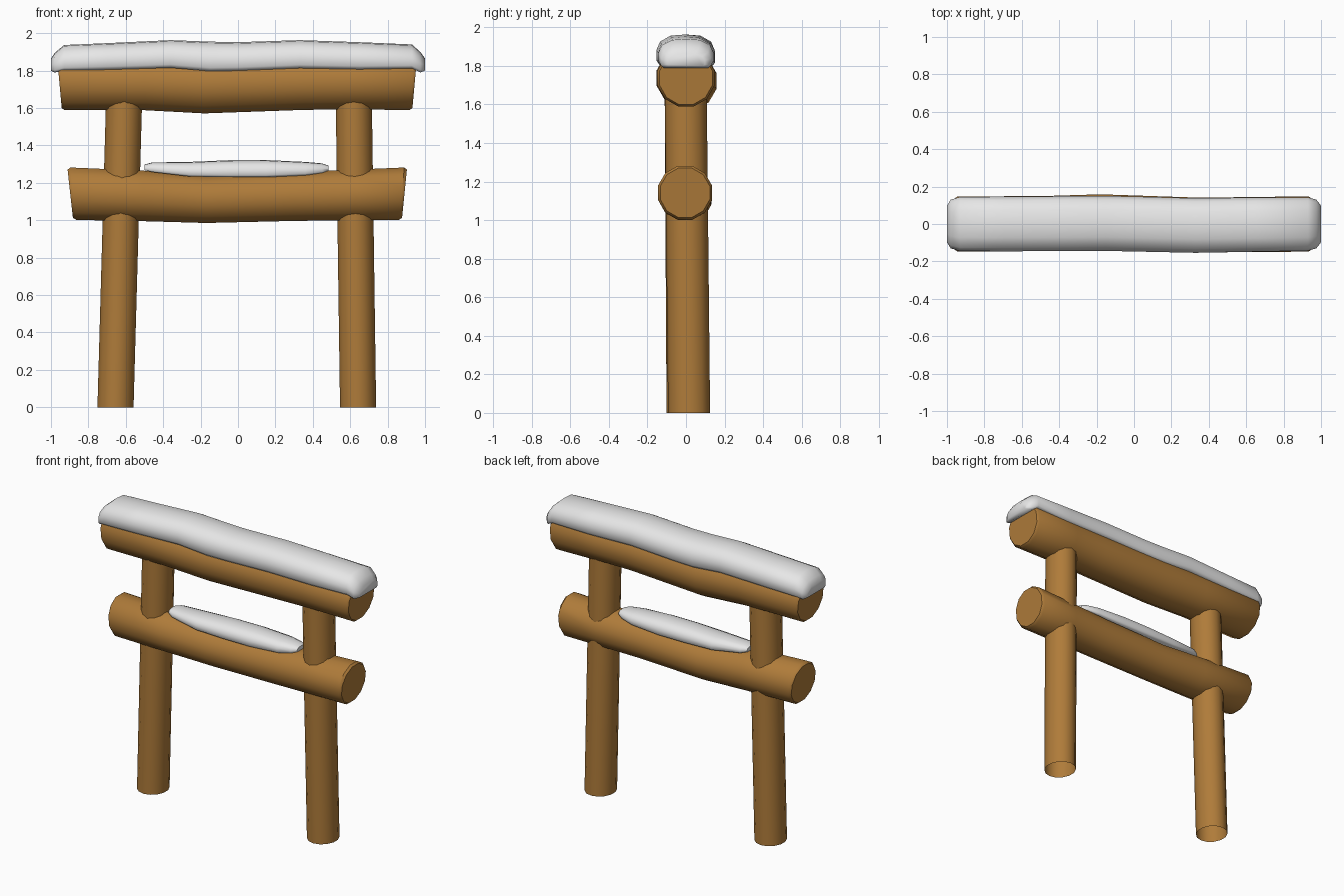
import bpy, math
from mathutils import Vector


def material(name, rgb):
    m = bpy.data.materials.new(name)
    m.diffuse_color = (*rgb, 1)
    return m


WOOD = material("warm wood", (0.43, 0.20, 0.042))
SNOW = material("snow white", (0.80, 0.80, 0.80))


def loft(name, rings, mat, caps=True, angle=40):
    """Skin a list of equal-length point rings."""
    n = len(rings[0])
    verts = [p for r in rings for p in r]
    faces = [(i * n + j, i * n + (j + 1) % n, (i + 1) * n + (j + 1) % n, (i + 1) * n + j)
             for i in range(len(rings) - 1) for j in range(n)]
    if caps:
        faces += [tuple(reversed(range(n))), tuple(range(len(verts) - n, len(verts)))]
    me = bpy.data.meshes.new(name)
    me.from_pydata(verts, [], faces)
    me.materials.append(mat)
    ob = bpy.data.objects.new(name, me)
    bpy.context.collection.objects.link(ob)
    bpy.ops.object.select_all(action='DESELECT')
    ob.select_set(True)
    bpy.context.view_layer.objects.active = ob
    bpy.ops.object.shade_smooth_by_angle(angle=math.radians(angle))
    return ob


def circle(n=12, turn=0.5):
    return [(math.cos(2 * math.pi * (k + turn) / n), math.sin(2 * math.pi * (k + turn) / n))
            for k in range(n)]


def beam(name, stations):
    # station: x, centre y, centre z, radius, end slant
    rings = [[(x + s * b * r, cy + a * r, cz + b * r) for a, b in circle()]
             for x, cy, cz, r, s in stations]
    return loft(name, rings, WOOD)


def post(name, bottom, top):
    rings = [[Vector(c) + Vector((a * 0.099, b * 0.109, 0)) for a, b in circle(14)]
             for c in (bottom, top)]
    return loft(name, rings, WOOD, caps=False)


def snow(name, stations):
    # station: x, centre y, half width, bottom z, top z
    prof = [(-0.9, 0), (0.9, 0), (1, 0.12), (1, 0.45), (0.87, 0.75), (0.5, 0.96),
            (0, 1), (-0.5, 0.96), (-0.87, 0.75), (-1, 0.45), (-1, 0.12)]
    rings = [[(x, cy + a * w, z0 + b * (z1 - z0)) for a, b in prof]
             for x, cy, w, z0, z1 in stations]
    return loft(name, rings, SNOW, angle=60)


# Posts, leaning slightly inwards, open at the bottom
post("left_post", (-0.655, 0.008, 0), (-0.607, -0.002, 1.72))
post("right_post", (0.642, 0.016, 0), (0.618, -0.002, 1.72))

# Crossbeams with a slight sag and slanted, softened ends
beam("lower_beam", [
    (-0.897, -0.005, 1.142, 0.133, -0.11), (-0.88, -0.005, 1.142, 0.145, -0.11),
    (-0.5, -0.003, 1.13, 0.140, -0.04), (-0.17, 0.004, 1.112, 0.131, 0),
    (0.3, -0.008, 1.127, 0.135, 0), (0.6, -0.006, 1.135, 0.140, 0.04),
    (0.875, -0.005, 1.142, 0.145, 0.10), (0.89, -0.005, 1.142, 0.133, 0.10)])
beam("upper_beam", [
    (-0.955, 0, 1.737, 0.142, -0.09), (-0.94, 0, 1.737, 0.153, -0.09),
    (-0.5, 0.002, 1.735, 0.152, -0.03), (-0.18, 0.008, 1.722, 0.156, 0),
    (0.35, -0.006, 1.737, 0.152, 0), (0.6, -0.003, 1.74, 0.152, 0.04),
    (0.93, 0, 1.737, 0.153, 0.09), (0.945, 0, 1.737, 0.142, 0.09)])

# Thick snow on the top beam
snow("top_snow", [
    (-1.0, 0, 0.098, 1.80, 1.865), (-0.98, 0, 0.130, 1.79, 1.895),
    (-0.93, 0, 0.145, 1.80, 1.937), (-0.7, 0, 0.146, 1.805, 1.947),
    (-0.36, 0.002, 0.147, 1.815, 1.963), (-0.15, 0.003, 0.147, 1.797, 1.955),
    (0.0, 0, 0.147, 1.80, 1.952), (0.33, -0.008, 0.146, 1.813, 1.963),
    (0.65, -0.003, 0.145, 1.807, 1.952), (0.93, 0, 0.143, 1.812, 1.940),
    (0.975, 0, 0.130, 1.79, 1.90), (1.0, 0, 0.098, 1.80, 1.865)])

# Thin snow drift on the lower beam
snow("lower_snow", [
    (-0.5, 0, 0.045, 1.268, 1.298), (-0.46, 0, 0.068, 1.258, 1.309),
    (-0.26, 0, 0.094, 1.234, 1.312), (-0.05, 0, 0.098, 1.230, 1.321),
    (0.15, 0, 0.098, 1.230, 1.322), (0.36, 0, 0.088, 1.240, 1.312),
    (0.45, 0, 0.065, 1.252, 1.304), (0.485, 0, 0.045, 1.265, 1.292)])
